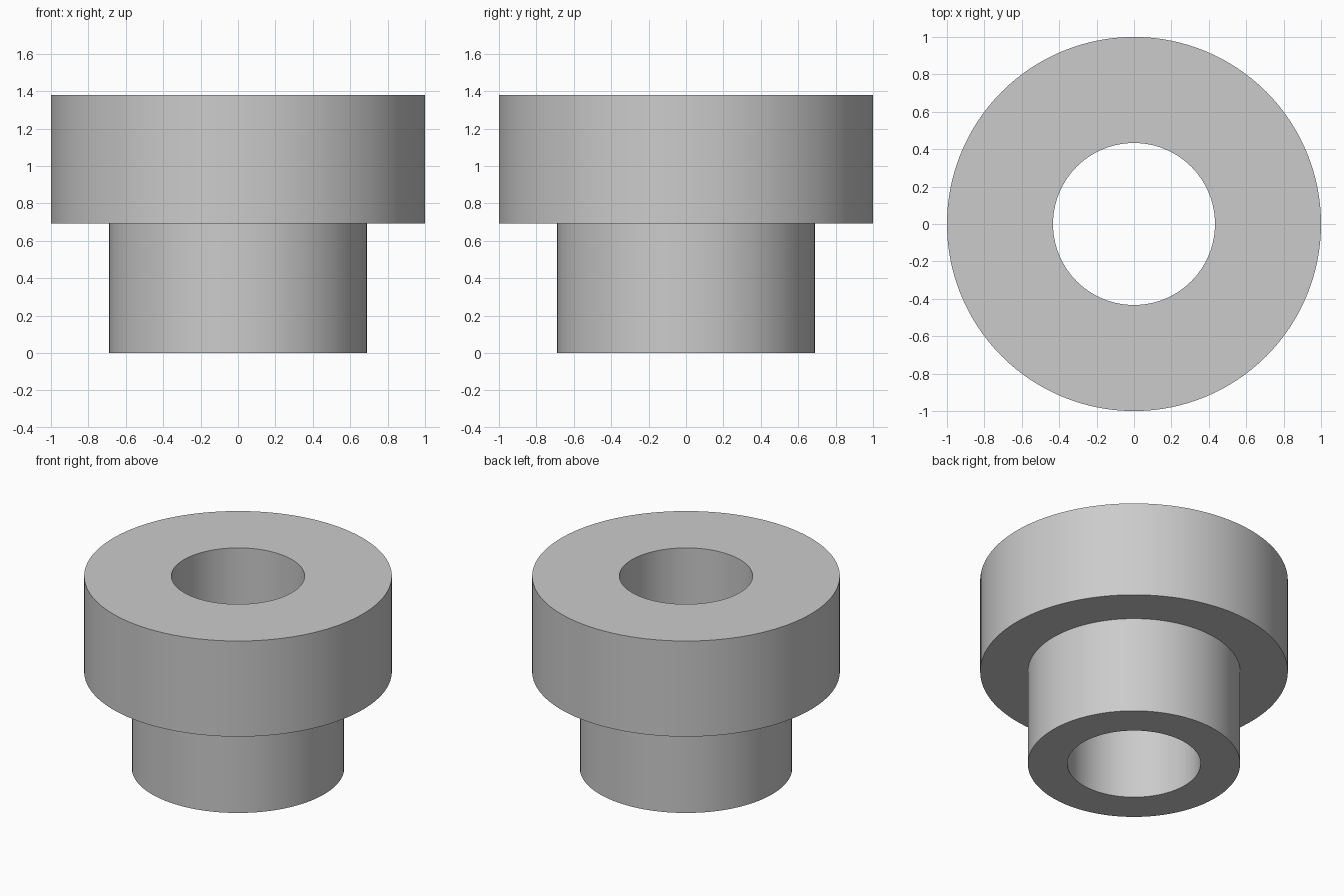
import bpy
import bmesh
from math import tau, cos, sin, radians

cube = bpy.data.objects.get("Cube")
if cube:
    bpy.data.objects.remove(cube, do_unlink=True)

SEGMENTS = 128
BORE, STEM, HEAD = 0.433, 0.69, 1.0
STEP_Z, TOP_Z = 0.692, 1.378

# Plain grey material
grey = bpy.data.materials.new("plain grey")
grey.use_nodes = True
colour = (0.6, 0.6, 0.6, 1)
grey.diffuse_color = colour
grey.node_tree.nodes["Principled BSDF"].inputs["Base Color"].default_value = colour


def revolve(name, profile):
    """Turn a closed (radius, height) profile around the z axis."""
    bm = bmesh.new()
    rings = [[bm.verts.new((r * cos(tau * i / SEGMENTS), r * sin(tau * i / SEGMENTS), z))
              for i in range(SEGMENTS)] for r, z in profile]
    for k, ring in enumerate(rings):
        above = rings[(k + 1) % len(rings)]
        for i in range(SEGMENTS):
            j = (i + 1) % SEGMENTS
            bm.faces.new((ring[i], ring[j], above[j], above[i]))
    bmesh.ops.recalc_face_normals(bm, faces=bm.faces)
    mesh = bpy.data.meshes.new(name)
    bm.to_mesh(mesh)
    bm.free()
    mesh.materials.append(grey)
    obj = bpy.data.objects.new(name, mesh)
    bpy.context.collection.objects.link(obj)
    bpy.ops.object.select_all(action="DESELECT")
    obj.select_set(True)
    bpy.context.view_layer.objects.active = obj
    bpy.ops.object.shade_smooth_by_angle(angle=radians(30))
    return obj


# Flanged bushing: narrow stem, wide head, straight through bore
revolve("flanged_bushing", [
    (BORE, 0), (STEM, 0), (STEM, STEP_Z),
    (HEAD, STEP_Z), (HEAD, TOP_Z), (BORE, TOP_Z),
])
